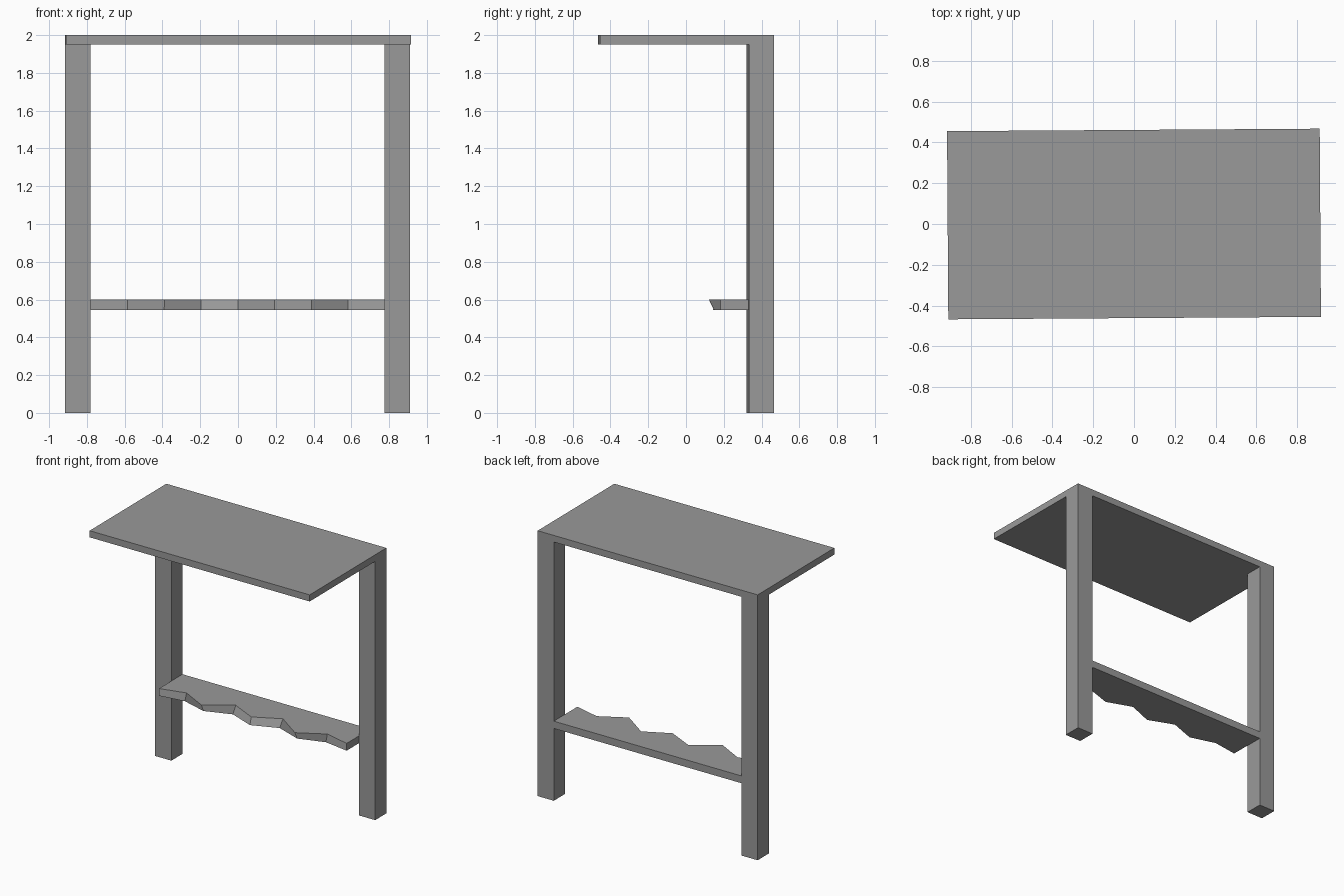
import bpy, bmesh, math
from mathutils import Matrix

cube = bpy.data.objects.get("Cube")
if cube:
    bpy.data.objects.remove(cube, do_unlink=True)

GREY = (0.32, 0.32, 0.32, 1)
grey = bpy.data.materials.new("plain grey")
grey.use_nodes = True
grey.diffuse_color = GREY
grey.node_tree.nodes["Principled BSDF"].inputs["Base Color"].default_value = GREY

# The whole table stands at a very slight turn
TURN = Matrix.Rotation(math.radians(0.38), 4, "Z")
HALF_X, HALF_Y = 0.913, 0.461
LEG = 0.134
TOP_Z = 1.95


def loft(name, lower, upper, z0, z1):
    """Solid between two matching outlines, counter-clockwise from above."""
    bm = bmesh.new()
    low = [bm.verts.new((x, y, z0)) for x, y in lower]
    high = [bm.verts.new((x, y, z1)) for x, y in upper]
    bm.faces.new(low[::-1])
    bm.faces.new(high)
    for i in range(len(low)):
        j = (i + 1) % len(low)
        bm.faces.new((low[i], low[j], high[j], high[i]))
    bmesh.ops.recalc_face_normals(bm, faces=bm.faces)
    bm.transform(TURN)
    mesh = bpy.data.meshes.new(name)
    bm.to_mesh(mesh)
    bm.free()
    mesh.materials.append(grey)
    obj = bpy.data.objects.new(name, mesh)
    bpy.context.collection.objects.link(obj)
    return obj


def box(name, x0, x1, y0, y1, z0, z1):
    outline = [(x0, y0), (x1, y0), (x1, y1), (x0, y1)]
    return loft(name, outline, outline, z0, z1)


# Tabletop and the two back legs
box("tabletop", -HALF_X, HALF_X, -HALF_Y, HALF_Y, TOP_Z, 2)
inner = HALF_X - LEG
box("right_leg", -HALF_X, -inner, HALF_Y - LEG, HALF_Y, 0, TOP_Z)
box("left_leg", inner, HALF_X, HALF_Y - LEG, HALF_Y, 0, TOP_Z)

# Shelf with a wavy front edge, its lower edge waving less than the upper
xs = [inner * i / 4 for i in range(-4, 5)]
upper_y = [0.18, 0.228, 0.124, 0.255, 0.16, 0.258, 0.12, 0.228, 0.178]
lower_y = [0.18, 0.208, 0.15, 0.22, 0.143, 0.219, 0.147, 0.21, 0.178]
back = [(inner, HALF_Y), (-inner, HALF_Y)]
loft("shelf", list(zip(xs, lower_y)) + back, list(zip(xs, upper_y)) + back, 0.545, 0.6)
